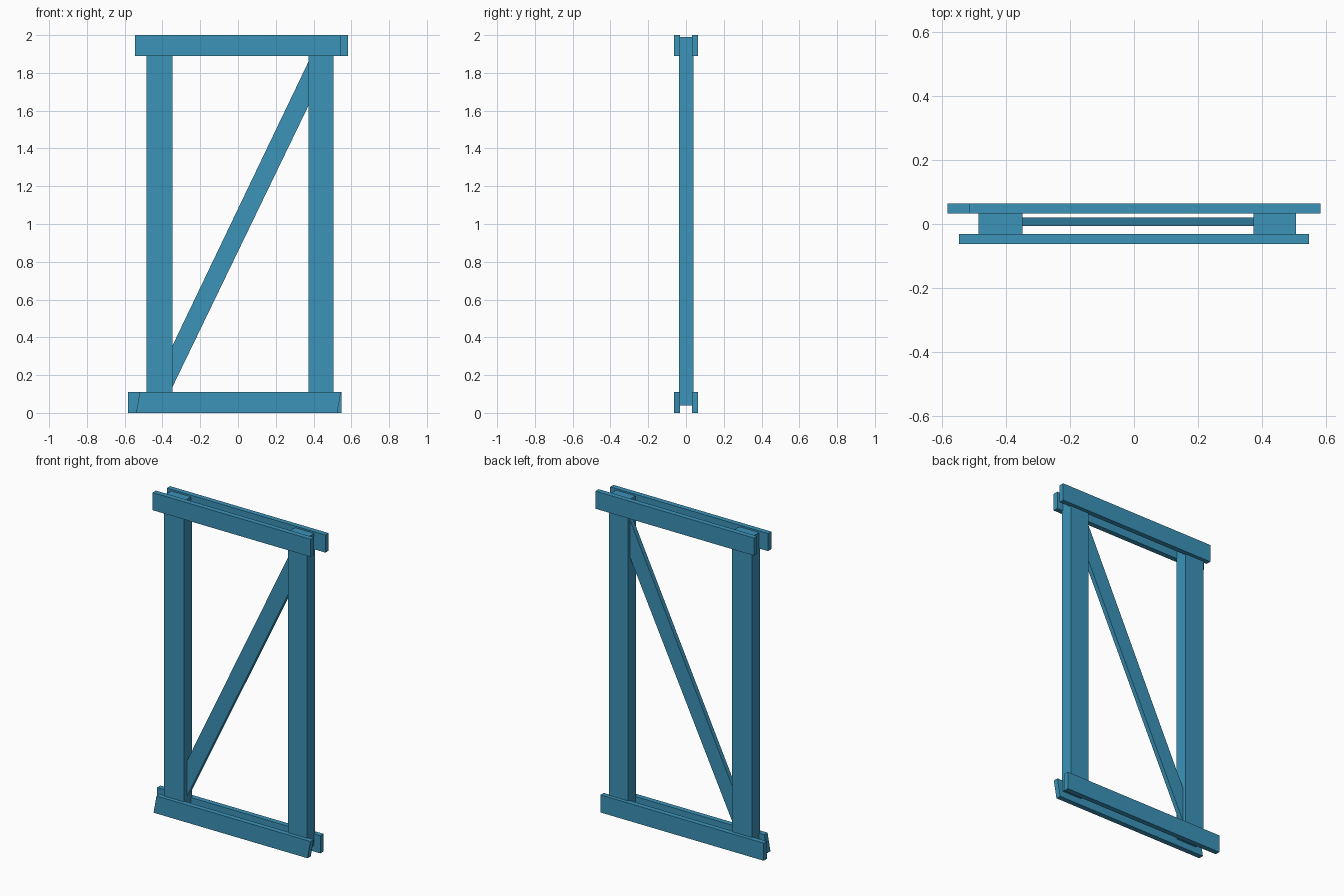
import bpy
import bmesh

cube = bpy.data.objects.get("Cube")
if cube:
    bpy.data.objects.remove(cube, do_unlink=True)

# Single painted-timber colour
paint = bpy.data.materials.new("blue_paint")
paint.use_nodes = True
colour = (0.044, 0.292, 0.485, 1)
paint.diffuse_color = colour
paint.node_tree.nodes["Principled BSDF"].inputs["Base Color"].default_value = colour


def plank(name, outline, y_front, y_back):
    """Extrude an (x, z) outline from y_front to y_back."""
    bm = bmesh.new()
    face = bm.faces.new([bm.verts.new((x, y_front, z)) for x, z in outline])
    extruded = bmesh.ops.extrude_face_region(bm, geom=[face])["geom"]
    moved = [v for v in extruded if isinstance(v, bmesh.types.BMVert)]
    bmesh.ops.translate(bm, verts=moved, vec=(0, y_back - y_front, 0))
    bmesh.ops.recalc_face_normals(bm, faces=bm.faces)
    mesh = bpy.data.meshes.new(name)
    bm.to_mesh(mesh)
    bm.free()
    mesh.materials.append(paint)
    obj = bpy.data.objects.new(name, mesh)
    bpy.context.collection.objects.link(obj)
    return obj


def beam(name, left, right, bottom, top, y_front, y_back, lean=0):
    """Straight beam whose ends may lean towards +x at the top."""
    outline = [(left - lean, bottom), (right - lean, bottom), (right, top), (left, top)]
    return plank(name, outline, y_front, y_back)


# Upright posts
beam("right_post", -0.485, -0.348, 0.04, 1.99, -0.038, 0.041)
beam("left_post", 0.372, 0.505, 0.04, 1.99, -0.038, 0.041)

# Paired rails clamping the posts
FRONT, BACK = (-0.063, -0.031), (0.032, 0.064)
beam("top_front_rail", -0.546, 0.546, 1.89, 2.0, *FRONT)
beam("top_back_rail", -0.515, 0.582, 1.89, 2.0, *BACK)
beam("bottom_front_rail", -0.52, 0.545, 0, 0.11, *FRONT, lean=0.02)
beam("bottom_back_rail", -0.582, 0.547, 0, 0.11, *BACK)

# Diagonal brace, cut flush with the posts
plank("diagonal_brace",
      [(-0.348, 0.135), (0.372, 1.624), (0.372, 1.857), (-0.348, 0.354)],
      -0.007, 0.021)
